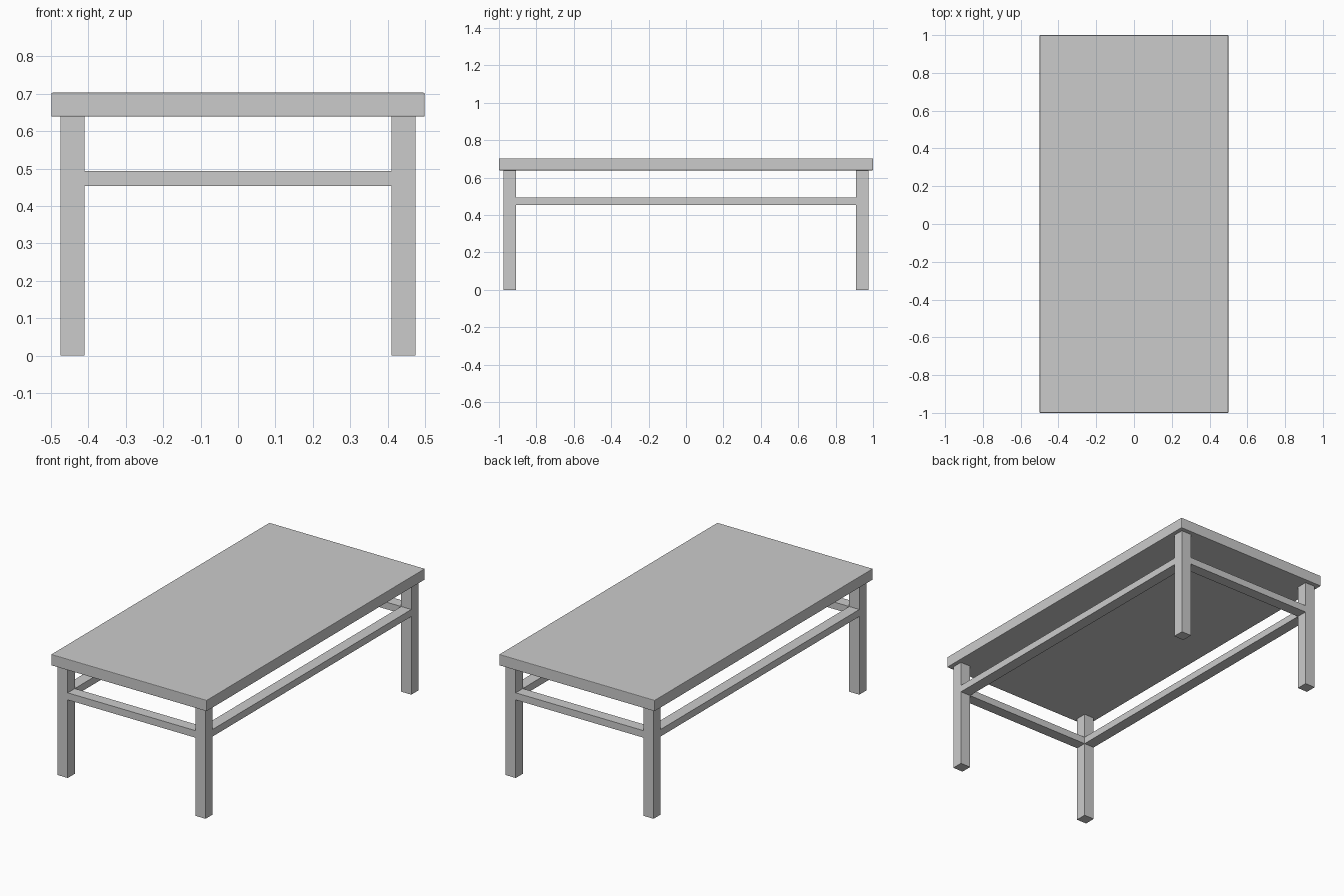
import bpy

if "Cube" in bpy.data.objects:
    bpy.data.objects.remove(bpy.data.objects["Cube"])

LEG = 0.065          # leg and rail thickness
LX, LY = 0.4425, 0.9425   # leg centres
TOP_Z0, TOP_Z1 = 0.639, 0.703
RAIL_Z0, RAIL_Z1 = 0.453, 0.494


def box(name, x0, x1, y0, y1, z0, z1):
    bpy.ops.mesh.primitive_cube_add(
        size=1, location=((x0 + x1) / 2, (y0 + y1) / 2, (z0 + z1) / 2))
    ob = bpy.context.object
    ob.name = name
    ob.scale = (x1 - x0, y1 - y0, z1 - z0)
    bpy.ops.object.transform_apply(location=False, rotation=False, scale=True)
    return ob


# Table top with a tiny edge bevel
top = box("table_top", -0.499, 0.499, -1, 1, TOP_Z0, TOP_Z1)
bevel = top.modifiers.new("edge_bevel", 'BEVEL')
bevel.width = 0.003
bevel.segments = 2

h = LEG / 2
ix, iy = LX - h, LY - h
sides = ((-1, "left", "front"), (1, "right", "back"))

# Four square legs
for sx, xname, _ in sides:
    for sy, _, yname in sides:
        box(f"{yname}_{xname}_leg", sx * LX - h, sx * LX + h,
            sy * LY - h, sy * LY + h, 0, TOP_Z0)

# Rails between the legs, flush with their faces
for s, xname, yname in sides:
    box(f"{xname}_rail", s * LX - h, s * LX + h, -iy, iy, RAIL_Z0, RAIL_Z1)
    box(f"{yname}_rail", -ix, ix, s * LY - h, s * LY + h, RAIL_Z0, RAIL_Z1)
